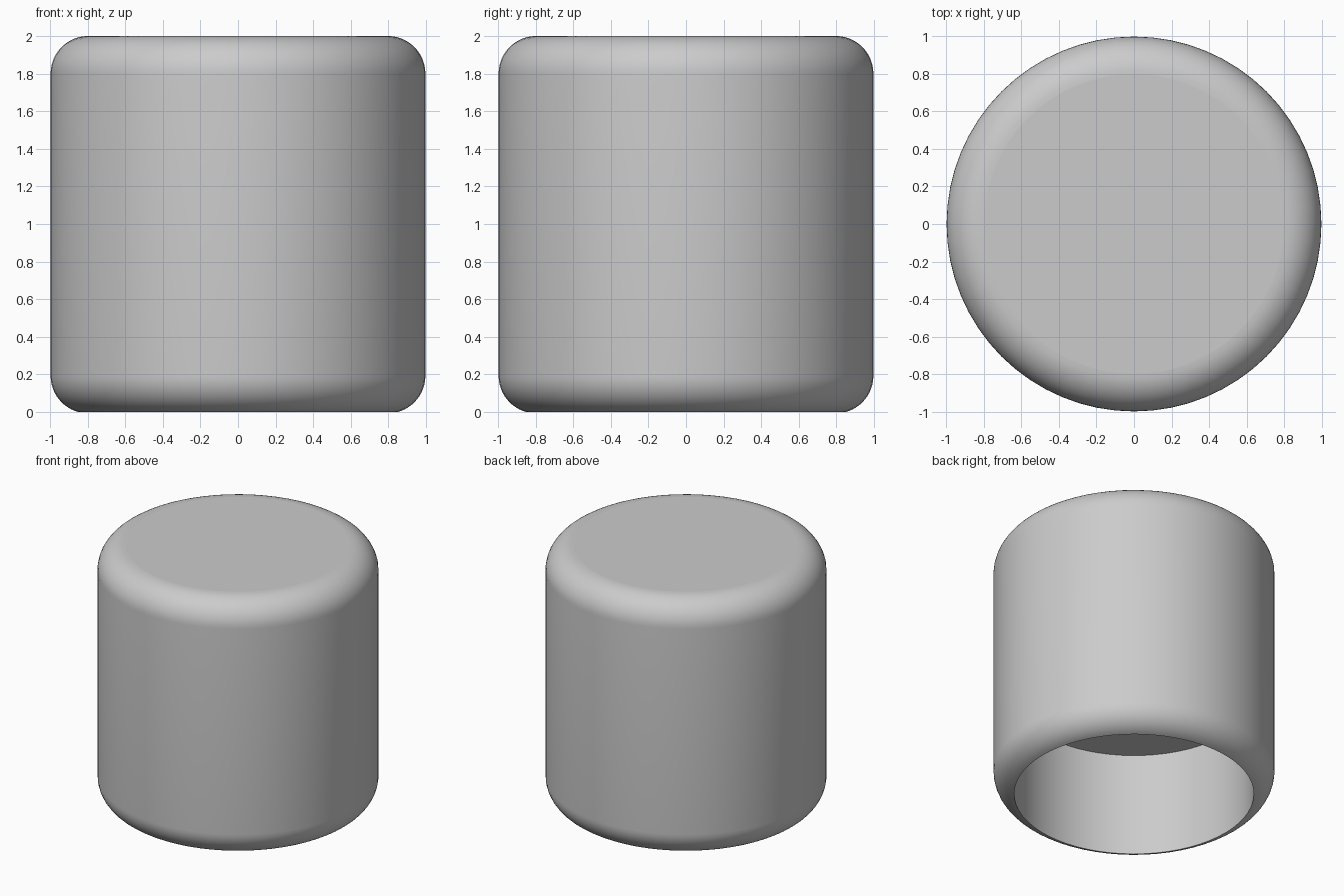
import bpy, bmesh, math
from mathutils import Vector

# Remove the default cube
cube = bpy.data.objects.get("Cube")
if cube:
    bpy.data.objects.remove(cube, do_unlink=True)

RADIUS, HEIGHT, FILLET = 0.997, 2.0, 0.2
BORE, DEPTH = 0.85, 0.806
SEGMENTS, STEPS = 64, 12

# Plain grey material
grey = bpy.data.materials.new("plain grey")
grey.use_nodes = True
colour = (0.6, 0.6, 0.6, 1)
grey.diffuse_color = colour
grey.node_tree.nodes["Principled BSDF"].inputs["Base Color"].default_value = colour


def arc(centre_x, centre_z, start, end):
    """Points on a rounded edge, as (radius, height)."""
    for i in range(STEPS + 1):
        a = start + (end - start) * i / STEPS
        yield centre_x + FILLET * math.cos(a), centre_z + FILLET * math.sin(a)


# Half section: ceiling of the bore, open rim, rounded bottom, wall, rounded top
inset = RADIUS - FILLET
rim_angle = -math.acos((BORE - inset) / FILLET)
low_z = -FILLET * math.sin(rim_angle)      # rim sits exactly on the ground
profile = [(BORE, DEPTH)]
profile += arc(inset, low_z, rim_angle, 0)
profile += arc(inset, HEIGHT - FILLET, 0, math.pi / 2)

# Turn the section around the z axis and cap both ends
bm = bmesh.new()
rings = []
for r, z in profile:
    ring = []
    for i in range(SEGMENTS):
        a = math.tau * i / SEGMENTS
        ring.append(bm.verts.new(Vector((r * math.cos(a), r * math.sin(a), z))))
    rings.append(ring)
for low, high in zip(rings, rings[1:]):
    for i in range(SEGMENTS):
        j = (i + 1) % SEGMENTS
        bm.faces.new((low[i], low[j], high[j], high[i]))
bm.faces.new(rings[0])
bm.faces.new(rings[-1])
bmesh.ops.recalc_face_normals(bm, faces=bm.faces)

mesh = bpy.data.meshes.new("round_cap")
bm.to_mesh(mesh)
bm.free()
mesh.materials.append(grey)
cap = bpy.data.objects.new("round_cap", mesh)
bpy.context.collection.objects.link(cap)

# Smooth sides with crisp rim, flat end discs
bpy.ops.object.select_all(action="DESELECT")
cap.select_set(True)
bpy.context.view_layer.objects.active = cap
bpy.ops.object.shade_smooth_by_angle(angle=math.radians(30))
for face in mesh.polygons:
    if len(face.vertices) > 4:
        face.use_smooth = False
